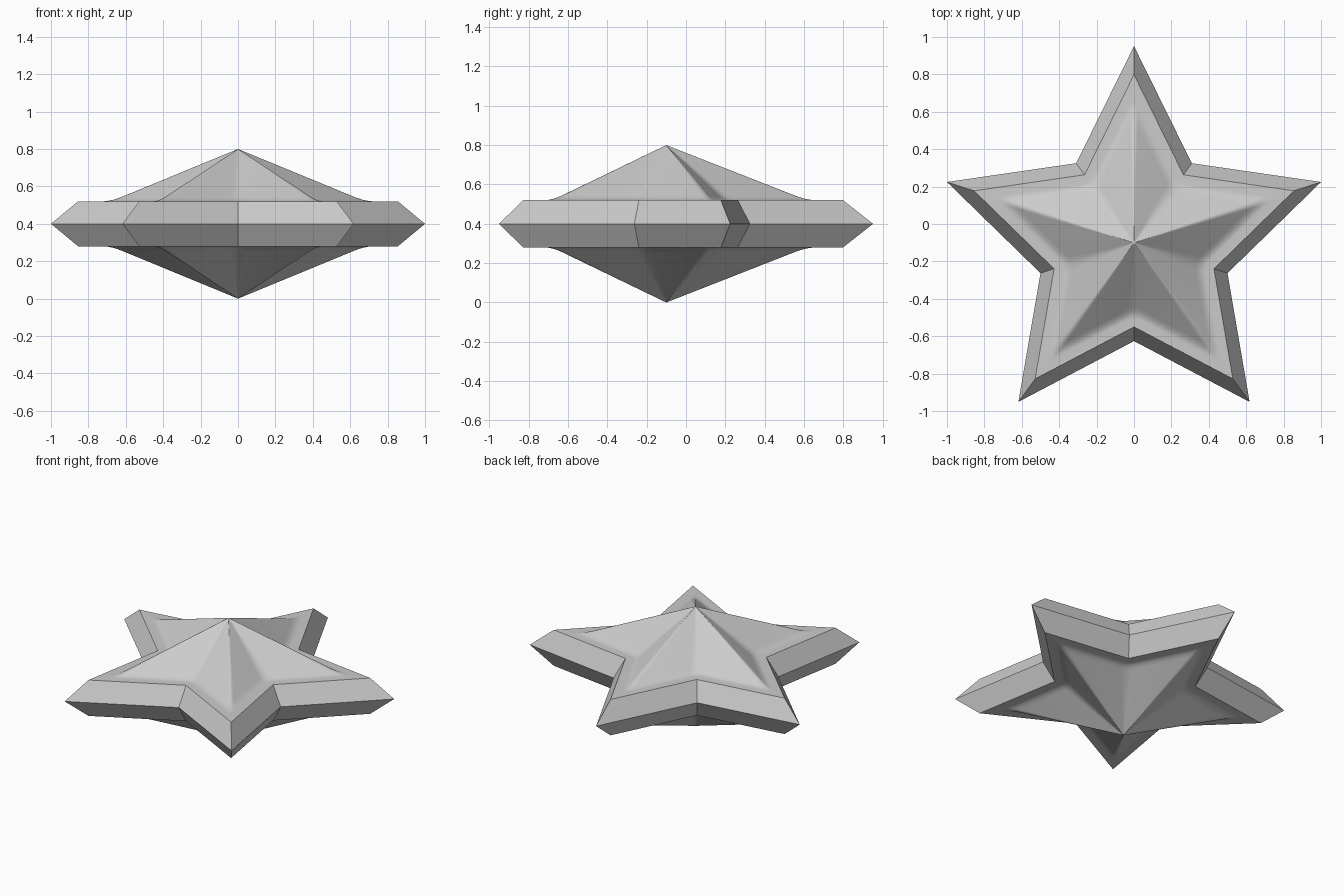
import bpy
import bmesh
import math
from mathutils import Vector

default = bpy.data.objects.get("Cube")
if default:
    bpy.data.objects.remove(default, do_unlink=True)

# Overall proportions
RADIUS = 1 / math.cos(math.radians(18))
CENTRE_Y = -RADIUS * (1 - math.cos(math.radians(36))) / 2
MID_Z, RIM_Z, APEX_Z = 0.4, 0.52, 0.8
SPREAD = 0.1     # share of each edge taken by a rounded corner
STEPS = 4

grey = bpy.data.materials.new("light grey")
grey.use_nodes = True
colour = (0.6, 0.6, 0.6, 1)
grey.diffuse_color = colour
grey.node_tree.nodes["Principled BSDF"].inputs["Base Color"].default_value = colour


def star_outline(scale, rounded):
    """Five-pointed outline; corners are sharp or softly rounded."""
    corners = []
    for i in range(10):
        r = RADIUS * scale * (0.5 if i % 2 else 1)
        a = math.pi / 2 + i * math.pi / 5
        corners.append(Vector((r * math.cos(a), r * math.sin(a))))
    points = []
    for i, c in enumerate(corners):
        a = c.lerp(corners[i - 1], SPREAD)
        b = c.lerp(corners[(i + 1) % 10], SPREAD)
        for k in range(STEPS + 1):
            t = k / STEPS
            if rounded:
                points.append(a.lerp(c, t).lerp(c.lerp(b, t), t))
            elif t < 0.5:
                points.append(a.lerp(c, 2 * t))
            else:
                points.append(c.lerp(b, 2 * t - 1))
    return points


# Half profile from the apex to the widest edge: scale, height, rounded
start, bend, end = Vector((0.64, 0.544)), Vector((0.70, RIM_Z)), Vector((0.75, RIM_Z))
profile = [(0.02, APEX_Z - 0.008, True)]
for k in range(6):
    t = k / 5
    p = start.lerp(bend, t).lerp(bend.lerp(end, t), t)
    profile.append((p.x, p.y, True))
profile += [(0.855, RIM_Z, False), (1.0, MID_Z, False)]

# The lower half mirrors the upper one
levels = profile + [(s, 2 * MID_Z - z, r) for s, z, r in reversed(profile[:-1])]

bm = bmesh.new()
rings = [[bm.verts.new((p.x, p.y + CENTRE_Y, z)) for p in star_outline(s, r)]
         for s, z, r in levels]
count = len(rings[0])
for upper, lower in zip(rings, rings[1:]):
    for i in range(count):
        j = (i + 1) % count
        bm.faces.new((upper[i], lower[i], lower[j], upper[j]))

# Pointed centres above and below
for ring, z in ((rings[0], APEX_Z), (rings[-1], 2 * MID_Z - APEX_Z)):
    tip = bm.verts.new((0, CENTRE_Y, z))
    for i in range(count):
        bm.faces.new((tip, ring[i], ring[(i + 1) % count]))
bmesh.ops.recalc_face_normals(bm, faces=bm.faces)

mesh = bpy.data.meshes.new("star")
bm.to_mesh(mesh)
bm.free()
mesh.materials.append(grey)
star = bpy.data.objects.new("star", mesh)
bpy.context.collection.objects.link(star)

bpy.ops.object.select_all(action="DESELECT")
star.select_set(True)
bpy.context.view_layer.objects.active = star
bpy.ops.object.shade_smooth_by_angle(angle=math.radians(35))
